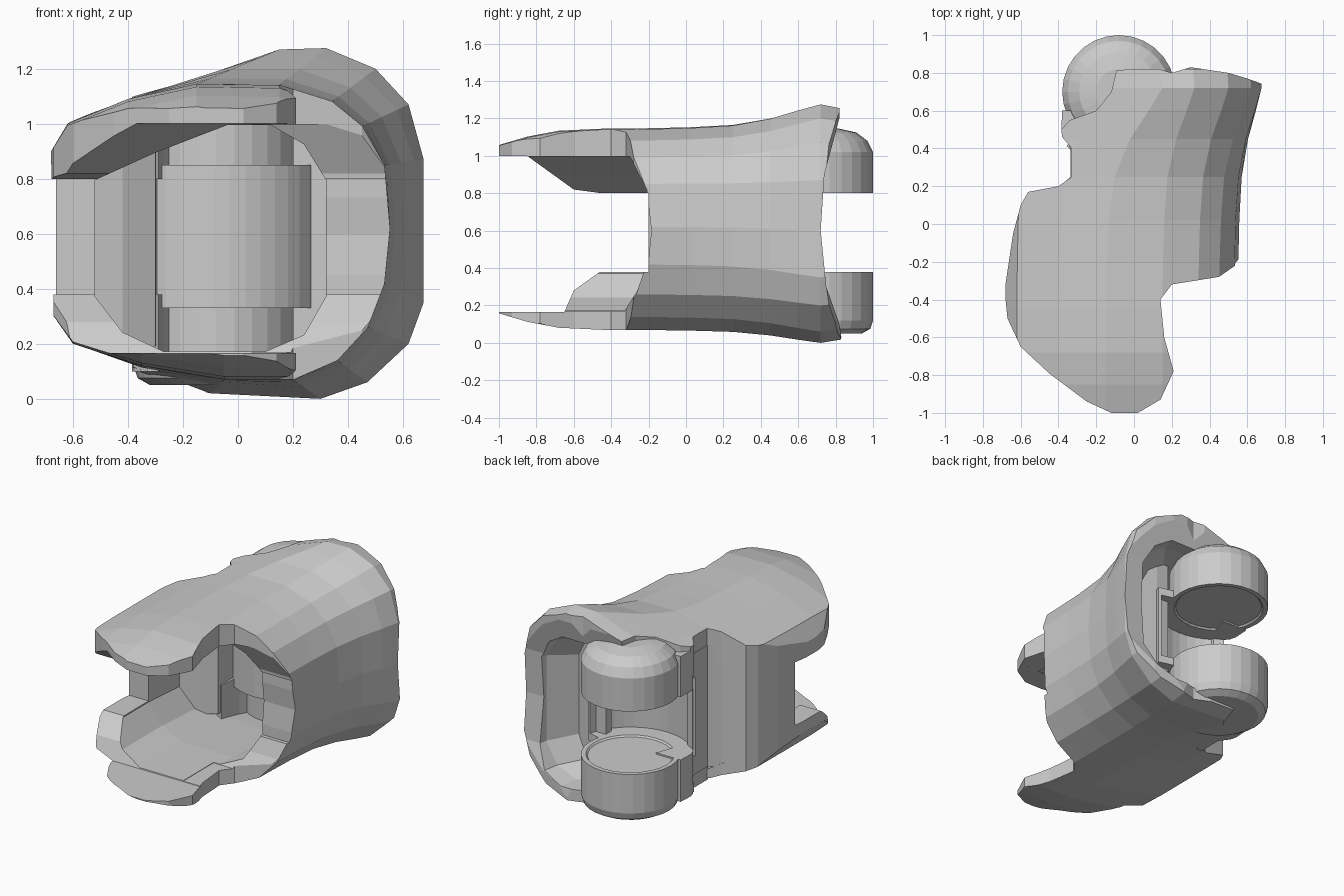
import bpy, bmesh
from math import sin, cos, radians, pi

if "Cube" in bpy.data.objects:
    bpy.data.objects.remove(bpy.data.objects["Cube"])


def make(name, verts, faces):
    me = bpy.data.meshes.new(name)
    me.from_pydata(verts, [], faces)
    bm = bmesh.new()
    bm.from_mesh(me)
    bmesh.ops.recalc_face_normals(bm, faces=bm.faces)
    bm.to_mesh(me)
    bm.free()
    ob = bpy.data.objects.new(name, me)
    bpy.context.collection.objects.link(ob)
    return ob


def loft(name, rings):
    n, m = len(rings[0]), len(rings)
    verts = [p for r in rings for p in r]
    faces = [(i * n + j, i * n + (j + 1) % n, (i + 1) * n + (j + 1) % n, (i + 1) * n + j)
             for i in range(m - 1) for j in range(n)]
    faces += [tuple(range(n)), tuple(range((m - 1) * n, m * n))]
    return make(name, verts, faces)


def prism_z(name, pts, z0, z1):
    return loft(name, [[(x, y, z) for x, y in pts] for z in (z0, z1)])


def prism_x(name, pts, x0, x1):
    return loft(name, [[(x, y, z) for y, z in pts] for x in (x0, x1)])


def cut(ob, tool, op='DIFFERENCE'):
    mod = ob.modifiers.new("cut", 'BOOLEAN')
    mod.operation, mod.solver, mod.object = op, 'EXACT', tool
    bpy.context.view_layer.objects.active = ob
    bpy.ops.object.modifier_apply(modifier=mod.name)
    bpy.data.objects.remove(tool)


# Outer sleeve: blend a front and a rear cross-section along y
front = [(-.67, .3), (-.6, .2), (-.35, .12), (-.05, .07), (.2, .07), (.36, .14), (.47, .26), (.53, .42),
         (.55, .62), (.53, .85), (.45, .99), (.34, 1.08), (.15, 1.14), (-.15, 1.145), (-.4, 1.09), (-.62, 1), (-.68, .9)]
rear = [(-.6, .33), (-.55, .2), (-.35, .08), (-.1, .02), (.3, 0), (.47, .06), (.62, .2), (.675, .35),
        (.675, .6), (.675, .87), (.62, 1.07), (.5, 1.2), (.32, 1.275), (.15, 1.27), (-.15, 1.165), (-.5, 1.08), (-.6, .9)]
rings = []
for y, t, s in [(-1.05, 0, .81), (-.85, 0, .92), (-.68, 0, .98), (-.45, 0, 1), (-.2, .02, 1),
                (.02, .06, 1), (.25, .16, 1), (.45, .43, 1), (.6, .76, 1), (.72, 1, 1), (.9, .93, .96)]:
    rings.append([(a[0] + (b[0] - a[0]) * t, y, .61 + (a[1] + (b[1] - a[1]) * t - .61) * s)
                  for a, b in zip(front, rear)])
shell = loft("sleeve_shell", rings)

# Plan outline trims the sleeve
plan = [(-.08, .87), (.06, .84), (.2, .8), (.3, .83), (.5, .8), (.6, .77), (.8, .7), (.8, -.16), (.55, -.21),
        (.45, -.28), (.2, -.32), (.14, -.4), (.16, -.6), (.21, -.78), (.14, -.93), (.02, -1), (-.12, -1),
        (-.25, -.94), (-.45, -.79), (-.6, -.65), (-.67, -.5), (-.685, -.35), (-.64, -.05), (-.6, .1), (-.56, .17),
        (-.4, .2), (-.33, .25), (-.33, .4), (-.38, .46), (-.385, .5), (-.34, .55), (-.2, .6), (-.12, .7)]
cut(shell, prism_z("plan_cutter", plan, -.5, 1.8), 'INTERSECT')

# Inner cavity with chamfered corners
rings = []
for y, l, r, b, t in [(-1.2, -.52, .32, .172, .995), (-.2, -.52, .32, .172, .995), (.3, -.52, .34, .14, 1.02),
                      (.5, -.52, .39, .12, 1.04), (.7, -.52, .54, .1, 1.07), (.95, -.52, .6, .09, 1.08)]:
    rings.append([(x, y, z) for x, z in [
        (l, b + .2), (l + .1, b + .07), (l + .25, b), (r - .22, b), (r - .08, b + .06), (r, b + .2),
        (r, t - .2), (r - .08, t - .07), (r - .2, t), (l + .48, t), (l + .22, t - .1), (l, t - .2)]])
cut(shell, loft("cavity_cutter", rings))

# Front mouth, side window and scooped rear edge
cut(shell, prism_x("window_cutter", [(-1.2, .165), (-.65, .166), (-.6, .28), (-.46, .38), (-.2, .38), (-.2, .8),
                                     (-.45, .8), (-.6, .82), (-.85, 1), (-1.2, 1)], -1, 1))
cut(shell, prism_x("mouth_cutter", [(-1.3, .169), (-.33, .169), (-.26, .28), (-.2, .45), (-.185, .6),
                                    (-.21, .82), (-.3, .997), (-1.3, .997)], .05, 1))
cut(shell, prism_x("rear_cutter", [(1.3, -.1), (.85, -.1), (.82, .1), (.75, .3), (.72, .6), (.74, .9),
                                   (.82, 1.2), (.82, 1.4), (1.3, 1.4)], -1, 1))

CX, CY = -.08, .7


# Hinge knuckles: turned profiles with a shallow dished inner face
def knuckle(name, profile, n=28):
    return loft(name, [[(CX + r * cos(2 * pi * i / n), CY + r * sin(2 * pi * i / n), z)
                        for i in range(n)] for r, z in profile])


knuckle("lower_knuckle", [(.26, .37), (.27, .38), (.3, .38), (.3, .12), (.285, .075), (.24, .05)])
knuckle("upper_knuckle", [(.26, .81), (.27, .8), (.3, .8), (.3, 1.02), (.27, 1.08), (.21, 1.125), (.12, 1.145)])


# Hinge pocket: concave wall with a ledge above and below
def arc(r, a0, a1, n=14):
    return [(CX + r * cos(radians(a0 + (a1 - a0) * i / n)),
             CY + r * sin(radians(a0 + (a1 - a0) * i / n))) for i in range(n + 1)]


prism_z("pocket_wall", arc(.38, 226, 345) + arc(.4, 345, 226), .33, .85)
for name, z in (("lower_ledge", .33), ("upper_ledge", .8)):
    prism_z(name, arc(.39, 226, 345) + arc(.28, 345, 226), z, z + .05)

# Bulkhead closing the gap between the pocket and the right wall
prism_z("bulkhead", [(.2, .56), (.29, .56), (.44, .53), (.44, .5), (.2, .5)], .12, 1.05)

# Left cheek wall joining the pocket to the sleeve
cheek = [(-.35, .43), (-.335, .39), (-.335, .25), (-.4, .195), (-.55, .165),
         (-.54, .12), (-.42, .15), (-.3, .22), (-.29, .4)]
prism_z("cheek_wall", cheek, .19, 1)

# Necks tying the knuckles to the cheek
neck = [(-.38, .6), (-.385, .5), (-.375, .46), (-.33, .4), (-.33, .24), (-.29, .24), (-.27, .4), (-.2, .6)]
prism_z("lower_neck", neck, .1, .38)
prism_z("upper_neck", neck, .8, 1.07)
